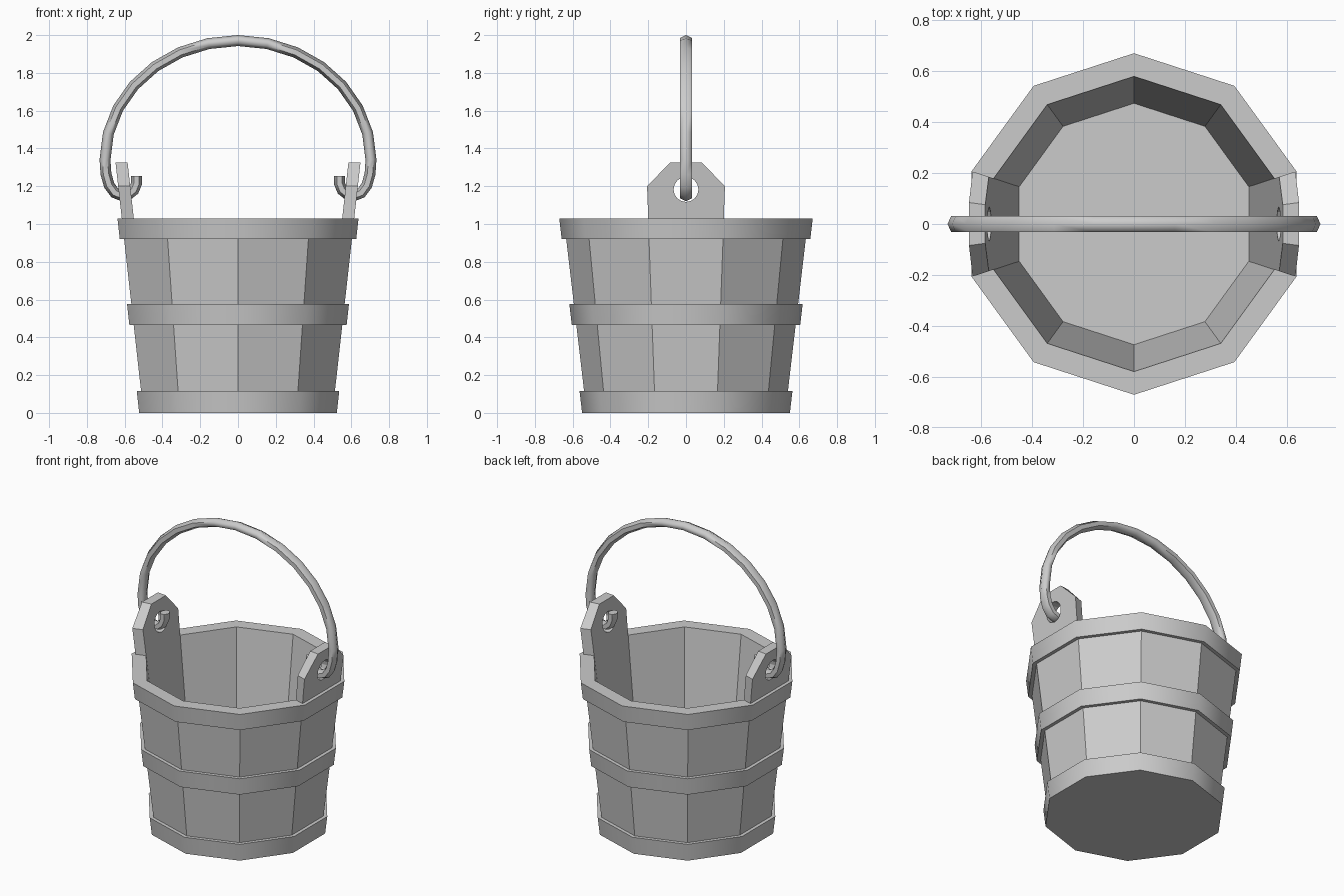
import bpy, bmesh, math

if "Cube" in bpy.data.objects:
    bpy.data.objects.remove(bpy.data.objects["Cube"])

SIDES = 10
SLOPE = 0.1175            # outward lean of the staves
COS18, TAN18 = math.cos(math.radians(18)), math.tan(math.radians(18))


def outer(z):
    return 0.526 + SLOPE * z


def inner(z):
    return 0.459 + SLOPE * z


def finish(name, bm):
    bmesh.ops.recalc_face_normals(bm, faces=bm.faces)
    me = bpy.data.meshes.new(name)
    bm.to_mesh(me)
    bm.free()
    ob = bpy.data.objects.new(name, me)
    bpy.context.collection.objects.link(ob)
    bpy.ops.object.select_all(action='DESELECT')
    ob.select_set(True)
    bpy.context.view_layer.objects.active = ob
    return ob


def skin(bm, rings, closed):
    """Join successive closed loops of points; cap the ends if not closed."""
    loops = [[bm.verts.new(p) for p in ring] for ring in rings]
    pairs = list(zip(loops, loops[1:]))
    if closed:
        pairs.append((loops[-1], loops[0]))
    else:
        bm.faces.new(loops[0])
        bm.faces.new(loops[-1])
    for a, b in pairs:
        for i in range(len(a)):
            j = (i + 1) % len(a)
            bm.faces.new((a[i], a[j], b[j], b[i]))


def decagon(r, z):
    angs = [math.radians(18 + 36 * k) for k in range(SIDES)]
    return [(r * math.cos(a), r * math.sin(a), z) for a in angs]


# Bucket body: outside wall, rim, inside wall and floor
bm = bmesh.new()
top, floor = 1.03, 0.13
skin(bm, [decagon(outer(0), 0), decagon(outer(top), top),
          decagon(inner(top), top), decagon(inner(floor), floor)], False)
finish("bucket_body", bm)

# Three hoops around the staves
for name, z0, z1 in (("bottom_hoop", 0, 0.115), ("middle_hoop", 0.465, 0.577),
                     ("top_hoop", 0.92, top)):
    bm = bmesh.new()
    skin(bm, [decagon(outer(z0), z0), decagon(outer(z0) + 0.024, z0),
              decagon(outer(z1) + 0.024, z1), decagon(outer(z1), z1)], True)
    finish(name, bm)
    bpy.ops.object.shade_smooth_by_angle(angle=math.radians(40))

# Ear: raised stave with clipped corners, drilled and mirrored
bm = bmesh.new()
outline = [(-1, top), (1, top), (1, 1.2), (0.4, 1.325), (-0.4, 1.325), (-1, 1.2)]
rings = []
for radius in (outer, inner):
    rings.append([(radius(z) * COS18, f * radius(z) * COS18 * TAN18, z)
                  for f, z in outline])
skin(bm, rings, False)
ear = finish("handle_ears", bm)

bpy.ops.mesh.primitive_cylinder_add(vertices=16, radius=0.066, depth=0.4,
                                    location=(0.6, 0, 1.183),
                                    rotation=(0, math.pi / 2, 0))
cutter = bpy.context.object
cutter.name = "hole_cutter"
cutter.hide_render = True
bpy.context.view_layer.objects.active = ear
drill = ear.modifiers.new("drill", 'BOOLEAN')
drill.operation, drill.solver, drill.object = 'DIFFERENCE', 'EXACT', cutter
bpy.ops.object.modifier_apply(modifier="drill")
bpy.data.objects.remove(cutter)
mirror = ear.modifiers.new("mirror", 'MIRROR')
mirror.use_axis = (True, False, False)

# Handle: six-sided bar swept along an arch with a hook at each end
half = [(0.537, 1.254), (0.537, 1.215), (0.552, 1.178), (0.58, 1.156),
        (0.615, 1.15), (0.652, 1.164), (0.682, 1.205), (0.699, 1.265)]
arch = [(0.704 * math.cos(t), 1.34 + 0.631 * math.sin(t))
        for t in (math.pi * k / 14 for k in range(15))]
path = half + arch + [(-x, z) for x, z in reversed(half)]
section = [(0.029, 0), (0.014, 0.032), (-0.014, 0.032),
           (-0.029, 0), (-0.014, -0.032), (0.014, -0.032)]
rings = []
for i, (x, z) in enumerate(path):
    a, b = path[max(i - 1, 0)], path[min(i + 1, len(path) - 1)]
    dx, dz = b[0] - a[0], b[1] - a[1]
    n = math.hypot(dx, dz)
    rings.append([(x + u * dz / n, v, z - u * dx / n) for u, v in section])
bm = bmesh.new()
skin(bm, rings, False)
finish("handle", bm)
bpy.ops.object.shade_smooth_by_angle(angle=math.radians(65))
